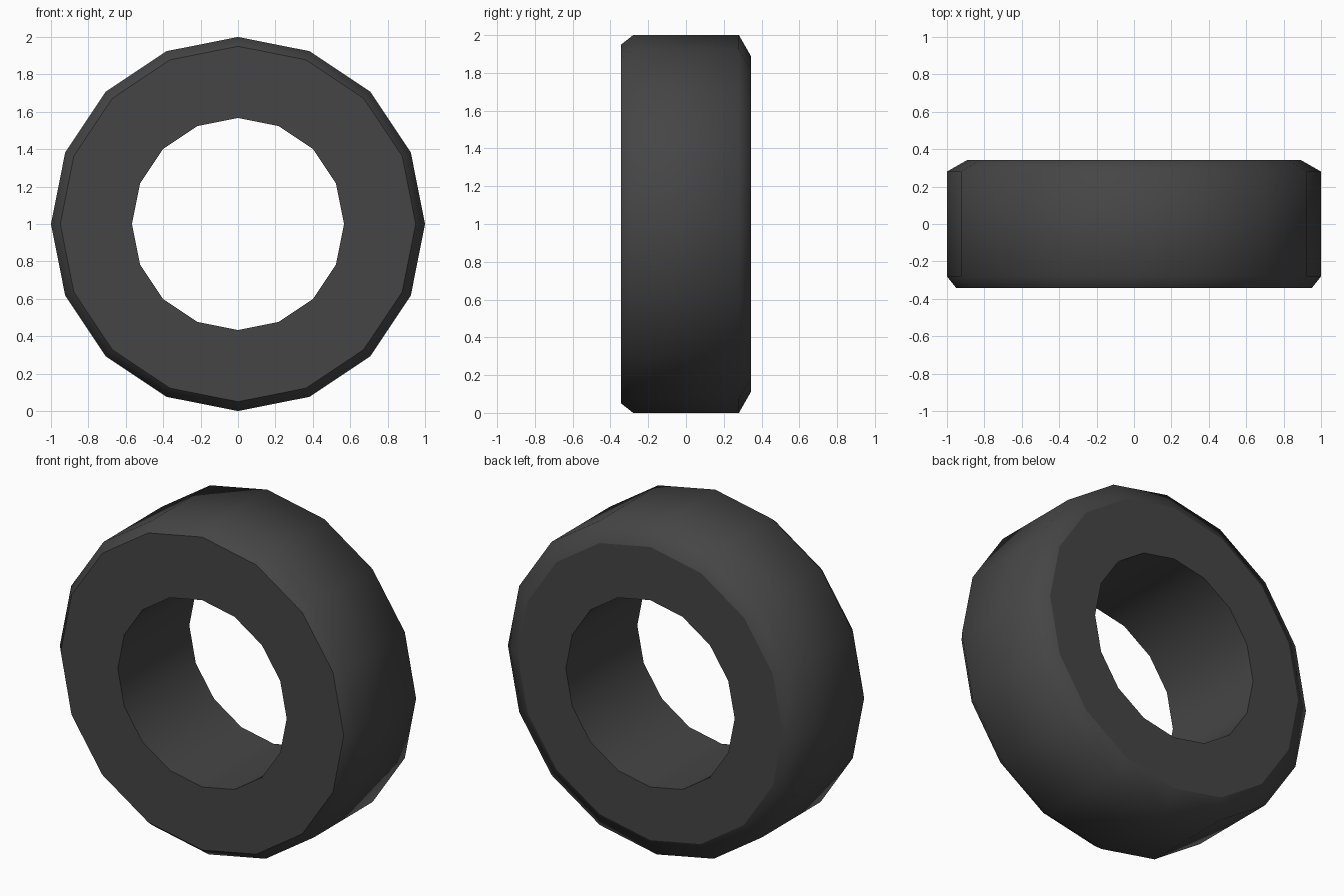
import bpy, bmesh
from math import cos, sin, tau

if "Cube" in bpy.data.objects:
    bpy.data.objects.remove(bpy.data.objects["Cube"])

SIDES = 16
# Tyre cross-section as (radius, y): bore, front wall, bevel, tread, bevel, back wall
PROFILE = [(0.567, -0.343), (0.95, -0.343), (1.0, -0.28),
           (1.0, 0.28), (0.89, 0.343), (0.567, 0.343)]
# Rings where the flat side walls meet the tread and the bore
SHARP_RINGS = {0, 1, 4, 5}

bm = bmesh.new()
rings = [[bm.verts.new((r * cos(tau * i / SIDES), y, 1 + r * sin(tau * i / SIDES)))
          for i in range(SIDES)] for r, y in PROFILE]

# Bridge neighbouring rings into a closed tube
for k, a in enumerate(rings):
    b = rings[(k + 1) % len(rings)]
    for i in range(SIDES):
        j = (i + 1) % SIDES
        bm.faces.new((a[i], a[j], b[j], b[i])).smooth = True

# Crisp edges around both side walls
for k in SHARP_RINGS:
    for i in range(SIDES):
        bm.edges.get((rings[k][i], rings[k][(i + 1) % SIDES])).smooth = False

bmesh.ops.recalc_face_normals(bm, faces=bm.faces)
mesh = bpy.data.meshes.new("tyre")
bm.to_mesh(mesh)
bm.free()
tyre = bpy.data.objects.new("tyre", mesh)
bpy.context.collection.objects.link(tyre)

# Dark rubber
rubber = bpy.data.materials.new("rubber")
rubber.diffuse_color = (0.06, 0.06, 0.06, 1)
rubber.use_nodes = True
rubber.node_tree.nodes["Principled BSDF"].inputs["Base Color"].default_value = rubber.diffuse_color
mesh.materials.append(rubber)
